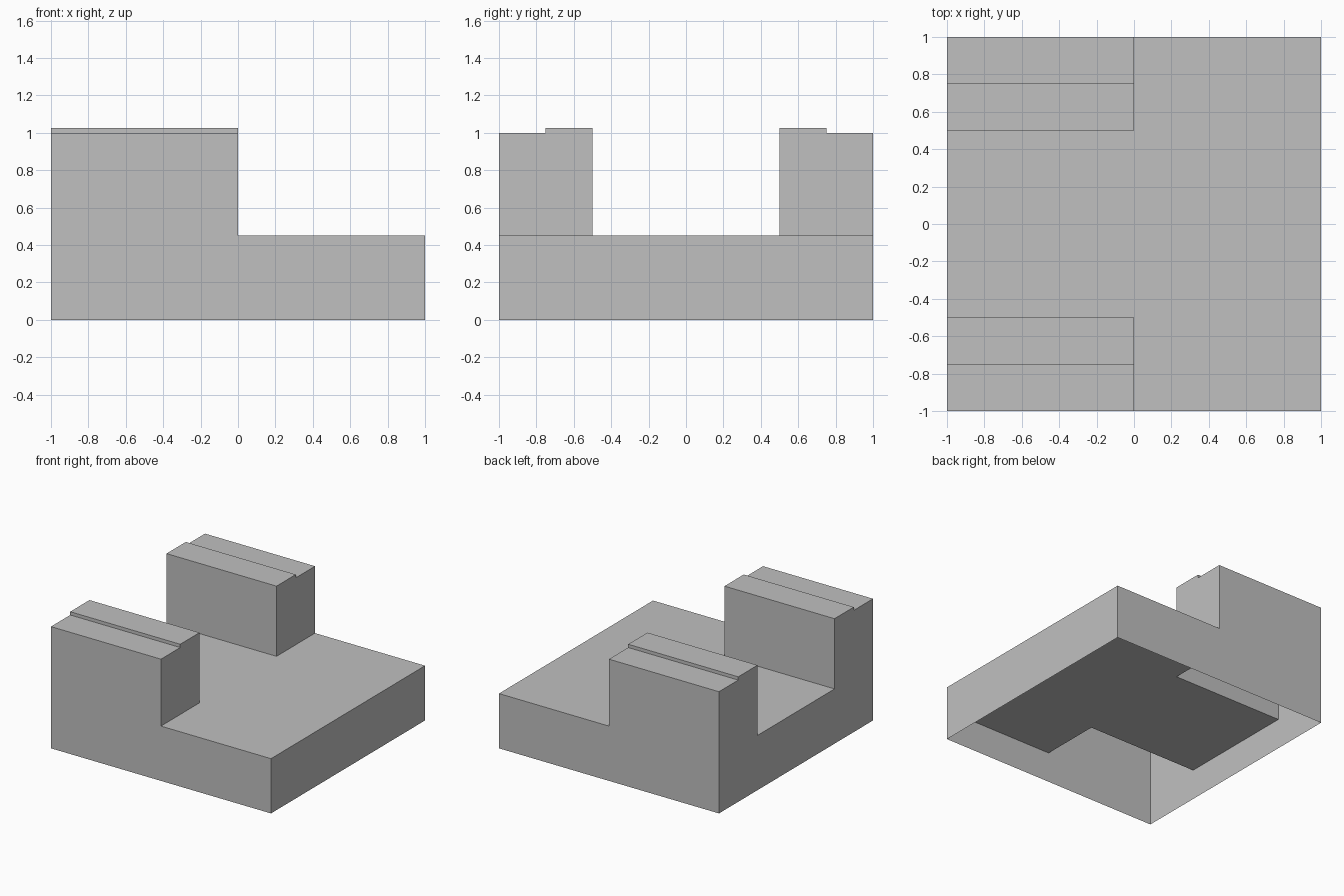
import bpy
import bmesh
from mathutils import Vector

cube = bpy.data.objects.get("Cube")
if cube:
    bpy.data.objects.remove(cube, do_unlink=True)

SLAB_LOW, SLAB_TOP = 0.25, 0.45
BLOCK_TOP, LEDGE_TOP = 1.0, 1.027

grey = bpy.data.materials.new("light grey")
grey.use_nodes = True
colour = (0.53, 0.53, 0.53, 1)
grey.diffuse_color = colour
grey.node_tree.nodes["Principled BSDF"].inputs["Base Color"].default_value = colour


def make_part(name, faces):
    """Build an open sheet part from (points, outward direction) pairs."""
    bm = bmesh.new()
    for points, outward in faces:
        face = bm.faces.new([bm.verts.new(p) for p in points])
        face.normal_update()
        if face.normal.dot(Vector(outward)) < 0:
            face.normal_flip()
    bmesh.ops.remove_doubles(bm, verts=bm.verts, dist=0.0001)
    mesh = bpy.data.meshes.new(name)
    bm.to_mesh(mesh)
    bm.free()
    mesh.materials.append(grey)
    obj = bpy.data.objects.new(name, mesh)
    bpy.context.collection.objects.link(obj)
    return obj


# Thin skirt around the base, open underneath
corners = [(-1, -1), (1, -1), (1, 1), (-1, 1)]
skirt = []
for i, a in enumerate(corners):
    b = corners[(i + 1) % 4]
    quad = [(*a, 0), (*b, 0), (*b, SLAB_TOP), (*a, SLAB_TOP)]
    skirt.append((quad, (a[0] + b[0], a[1] + b[1], 0)))
make_part("base_skirt", skirt)

# T-shaped deck, with its underside set up inside the skirt
half = [(-1, -0.5), (0, -0.5), (0, -1), (1, -1)]
outline = half + [(x, -y) for x, y in reversed(half)]
make_part("deck", [
    ([(x, y, SLAB_TOP) for x, y in outline], (0, 0, 1)),
    ([(x, y, SLAB_LOW) for x, y in outline], (0, 0, -1)),
])

# Hollow stepped block, open underneath and mirrored front to back
profile = [(-1, SLAB_TOP), (-1, BLOCK_TOP), (-0.75, BLOCK_TOP),
           (-0.75, LEDGE_TOP), (-0.5, LEDGE_TOP), (-0.5, SLAB_LOW)]
block = []
for (y0, z0), (y1, z1) in zip(profile, profile[1:]):
    strip = [(-1, y0, z0), (0, y0, z0), (0, y1, z1), (-1, y1, z1)]
    block.append((strip, (0, z0 - z1, y1 - y0)))
crown = profile[1:-1]
for x, bottom, outward in ((-1, SLAB_TOP, -1), (0, SLAB_LOW, 1)):
    end = [(-1, bottom)] + crown + [(-0.5, bottom)]
    block.append(([(x, y, z) for y, z in end], (outward, 0, 0)))
blocks = make_part("stepped_blocks", block)
mirror = blocks.modifiers.new("mirror", "MIRROR")
mirror.use_axis = (False, True, False)
mirror.use_mirror_merge = False
